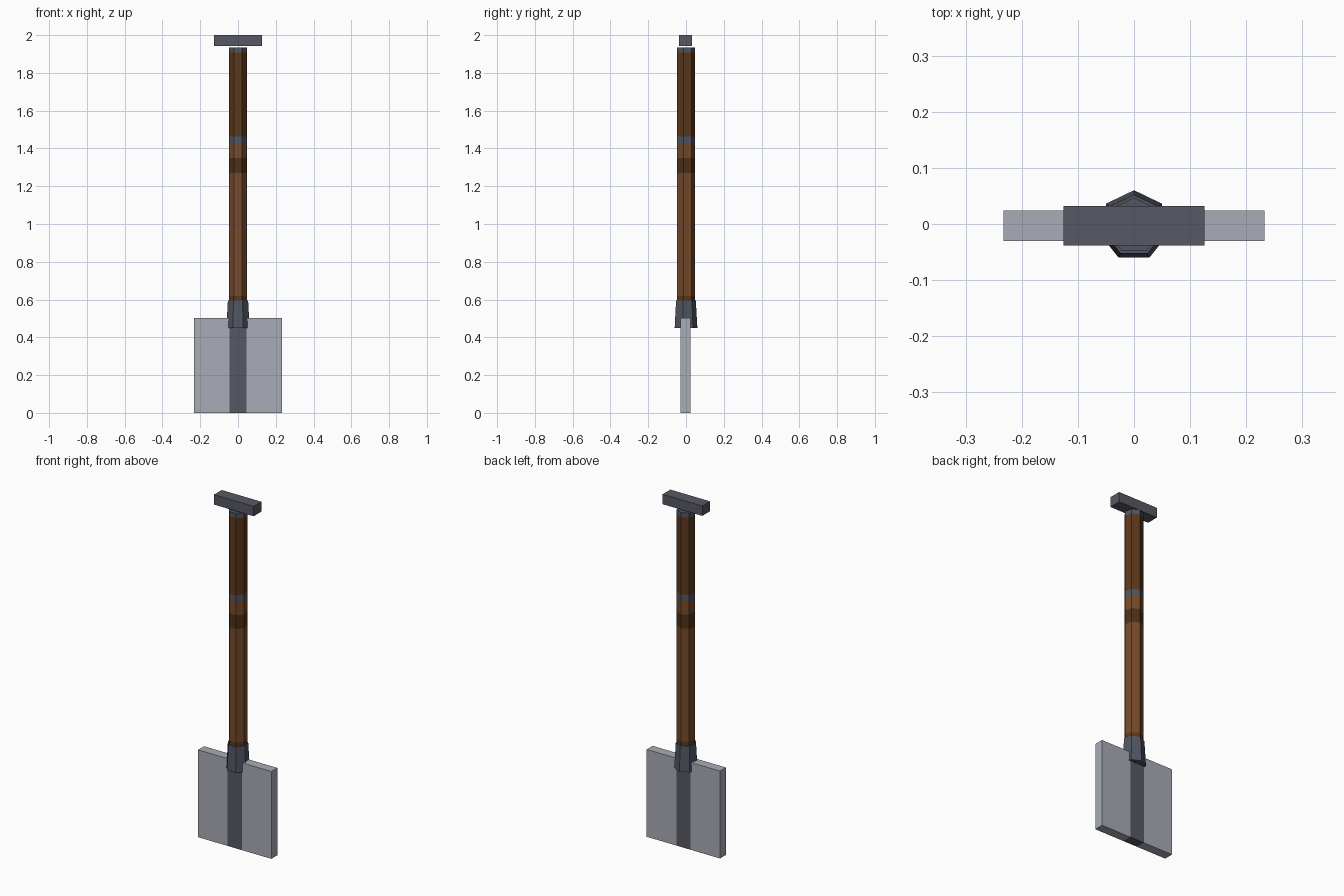
import bpy
import bmesh
from math import cos, sin, pi

if "Cube" in bpy.data.objects:
    bpy.data.objects.remove(bpy.data.objects["Cube"])

AXIS_Y = -0.003   # seven-sided shaft sits slightly forward of the bounds centre
SIDES = 7


def material(name, *rgb):
    """Flat material from 0-255 sRGB, stored as linear."""
    col = [((c / 255 + 0.055) / 1.055) ** 2.4 for c in rgb] + [1]
    m = bpy.data.materials.new(name)
    m.use_nodes = True
    m.diffuse_color = col
    bsdf = m.node_tree.nodes["Principled BSDF"]
    bsdf.inputs["Base Color"].default_value = col
    bsdf.inputs["Roughness"].default_value = 0.8
    return m


steel = material("blade steel", 168, 172, 182)
dark_metal = material("dark metal", 87, 89, 99)
fitting = material("fitting metal", 80, 86, 98)
light_wood = material("light wood", 119, 75, 43)
brown_wood = material("brown wood", 92, 56, 28)
dark_wood = material("dark wood", 78, 49, 24)


def finish(bm, name, mats):
    bmesh.ops.recalc_face_normals(bm, faces=bm.faces)
    mesh = bpy.data.meshes.new(name)
    bm.to_mesh(mesh)
    bm.free()
    for m in mats:
        mesh.materials.append(m)
    obj = bpy.data.objects.new(name, mesh)
    bpy.context.collection.objects.link(obj)
    return obj


def prism(name, rings, mats, slots):
    """Stack of seven-sided rings (z, radius); slots gives each band's material."""
    bm = bmesh.new()
    loops = []
    for z, r in rings:
        angles = [pi / 2 + 2 * pi * i / SIDES for i in range(SIDES)]
        loops.append([bm.verts.new((r * cos(a), AXIS_Y + r * sin(a), z)) for a in angles])
    for lower, upper, slot in zip(loops, loops[1:], slots):
        for i in range(SIDES):
            j = (i + 1) % SIDES
            bm.faces.new((lower[i], lower[j], upper[j], upper[i])).material_index = slot
    bm.faces.new(loops[0]).material_index = slots[0]
    bm.faces.new(loops[-1]).material_index = slots[-1]
    return finish(bm, name, mats)


def box(size, z_mid):
    bm = bmesh.new()
    bmesh.ops.create_cube(bm, size=1)
    bmesh.ops.scale(bm, vec=size, verts=bm.verts)
    bmesh.ops.translate(bm, vec=(0, AXIS_Y, z_mid), verts=bm.verts)
    return bm


# Shaft: banded wood with a metal ring and top cap
heights = [0.46, 0.62, 1.27, 1.35, 1.43, 1.463, 1.907, 1.935]
prism("shaft", [(z, 0.05) for z in heights],
      [light_wood, brown_wood, dark_wood, fitting],
      [1, 0, 2, 0, 3, 1, 3])

# Socket: flares downwards over the blade
prism("socket", [(0.45, 0.0632), (0.595, 0.055)], [fitting], [0])

# Crossbar grip
finish(box((0.252, 0.07, 0.057), 1.9715), "grip", [dark_metal])

# Blade with a dark central strip cut into its faces
STRIP_HALF, STRIP_TOP = 0.045, 0.45
blade = box((0.466, 0.054, 0.502), 0.251)
for co, no in (((-STRIP_HALF, 0, 0), (1, 0, 0)),
               ((STRIP_HALF, 0, 0), (1, 0, 0)),
               ((0, 0, STRIP_TOP), (0, 0, 1))):
    bmesh.ops.bisect_plane(blade, geom=blade.verts[:] + blade.edges[:] + blade.faces[:],
                           plane_co=co, plane_no=no)
for face in blade.faces:
    c = face.calc_center_median()
    if abs(c.x) < STRIP_HALF and c.z < STRIP_TOP:
        face.material_index = 1
finish(blade, "blade", [steel, dark_metal])
